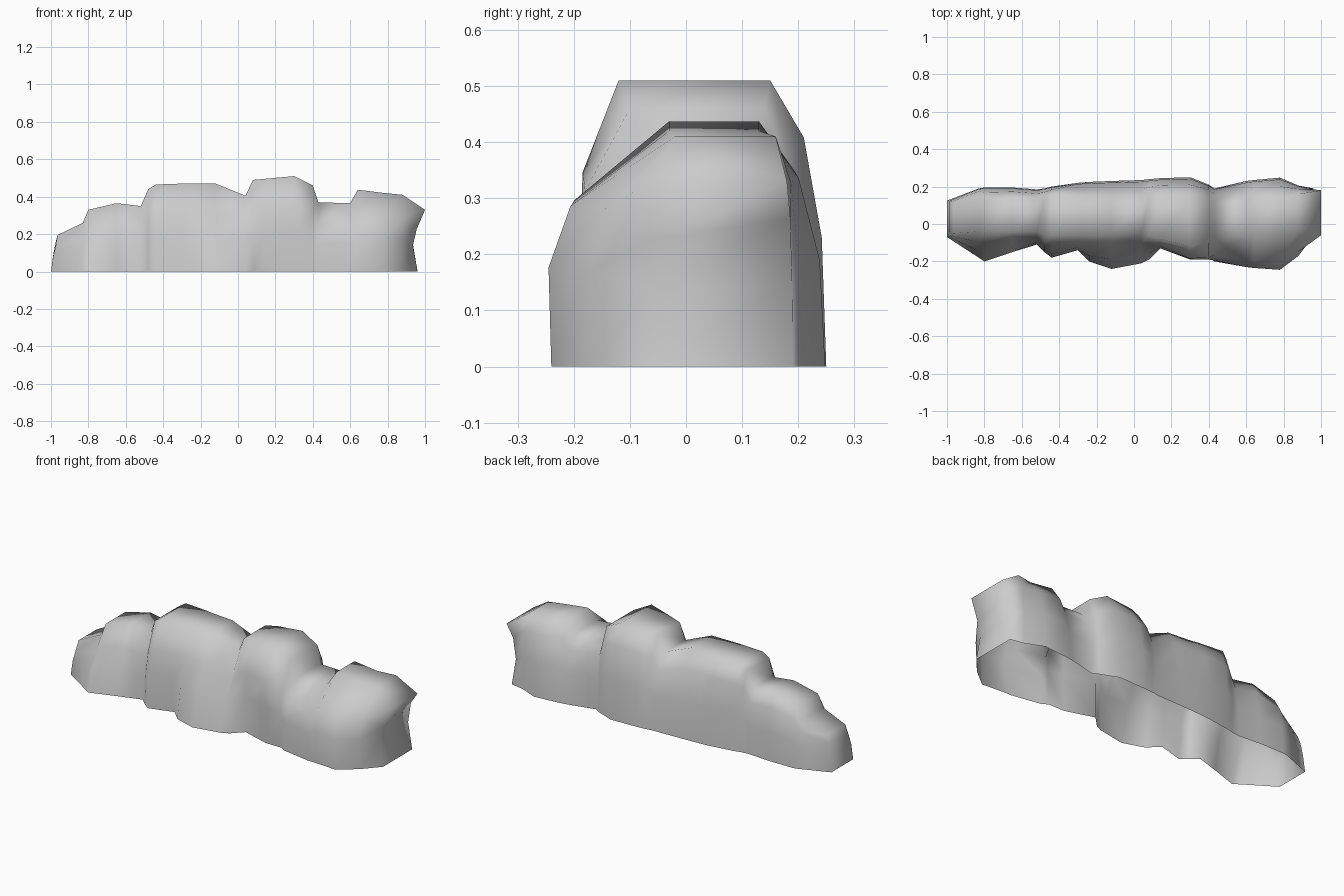
import bpy
import bmesh

cube = bpy.data.objects.get("Cube")
if cube:
    bpy.data.objects.remove(cube, do_unlink=True)

# Plain grey stone
stone = bpy.data.materials.new("grey stone")
stone.use_nodes = True
grey = (0.6, 0.6, 0.6, 1)
stone.diffuse_color = grey
stone.node_tree.nodes["Principled BSDF"].inputs["Base Color"].default_value = grey

# Sections along the ridge:
# x, crest height, front base, front shoulder, crest front, crest back, back
SECTIONS = [
    (-1, .195, -.07, -.07, -.05, .11, .125),
    (-.83, .26, -.18, -.11, -.04, .15, .19),
    (-.8, .33, -.2, -.11, -.04, .13, .195),
    (-.65, .365, -.15, -.1, -.04, .14, .195),
    (-.52, .35, -.11, -.09, -.04, .13, .185),
    (-.48, .44, -.15, -.13, -.06, .14, .19),
    (-.44, .465, -.18, -.14, -.06, .16, .2),
    (-.3, .47, -.14, -.14, -.06, .14, .22),
    (-.24, .47, -.2, -.14, -.06, .13, .225),
    (-.12, .47, -.24, -.14, -.06, .12, .23),
    (.04, .405, -.21, -.13, -.05, .12, .235),
    (.08, .49, -.19, -.13, -.06, .13, .24),
    (.14, .495, -.13, -.13, -.08, .15, .245),
    (.3, .51, -.18, -.2, -.12, .15, .25),
    (.4, .46, -.18, -.2, -.1, .14, .21),
    (.43, .37, -.2, -.19, -.08, .12, .19),
    (.6, .365, -.23, -.23, -.06, .12, .23),
    (.64, .437, -.23, -.24, -.03, .13, .235),
    (.78, .42, -.24, -.25, -.03, .13, .248),
    (.88, .41, -.16, -.18, -.02, .16, .205),
    (1, .33, -.07, -.07, -.06, .18, .19),
]
# Height, lean of the left end and lean of the right end at each level
FRONT_LEVELS = (0, .42, .68, 1)
REAR_LEVELS = (0, .45, .8, 1)
LEFT_LEAN = (0, .012, .025, .035)
RIGHT_LEAN = (-.04, -.065, -.045, 0)
NO_LEAN = (0, 0, 0, 0)


def mix(a, b, t):
    return a + (b - a) * t


def make_ring(bm, section, lean):
    """One open arch, from the front base over the crest to the back base."""
    x, crest, base, shoulder, crest_front, crest_back, back = section
    front = (base, mix(base, shoulder, .5), mix(shoulder, crest_front, .2), crest_front)
    rear = (back, mix(back, crest_back, .08), mix(back, crest_back, .4), crest_back)
    arch = list(zip(front, FRONT_LEVELS, lean))
    arch += reversed(list(zip(rear, REAR_LEVELS, lean)))
    return [bm.verts.new((x + dx, y, crest * level)) for y, level, dx in arch]


# Rocky ridge: lofted arches, open underneath
bm = bmesh.new()
rings = []
for i, section in enumerate(SECTIONS):
    lean = NO_LEAN
    if i == 0:
        lean = LEFT_LEAN
    elif i == len(SECTIONS) - 1:
        lean = RIGHT_LEAN
    rings.append(make_ring(bm, section, lean))

for a, b in zip(rings, rings[1:]):
    for i in range(len(a) - 1):
        bm.faces.new((a[i], b[i], b[i + 1], a[i + 1]))

# End walls built as strips between matching levels
for ring, flip in ((rings[0], True), (rings[-1], False)):
    for i in range(len(FRONT_LEVELS) - 1):
        j = len(ring) - 1 - i
        quad = [ring[i], ring[j], ring[j - 1], ring[i + 1]]
        bm.faces.new(quad[::-1] if flip else quad)

bmesh.ops.recalc_face_normals(bm, faces=bm.faces)
mesh = bpy.data.meshes.new("rock_ridge")
bm.to_mesh(mesh)
bm.free()
mesh.materials.append(stone)

ridge = bpy.data.objects.new("rock_ridge", mesh)
bpy.context.collection.objects.link(ridge)
bpy.ops.object.select_all(action='DESELECT')
ridge.select_set(True)
bpy.context.view_layer.objects.active = ridge
bpy.ops.object.shade_smooth_by_angle(angle=1.5)
